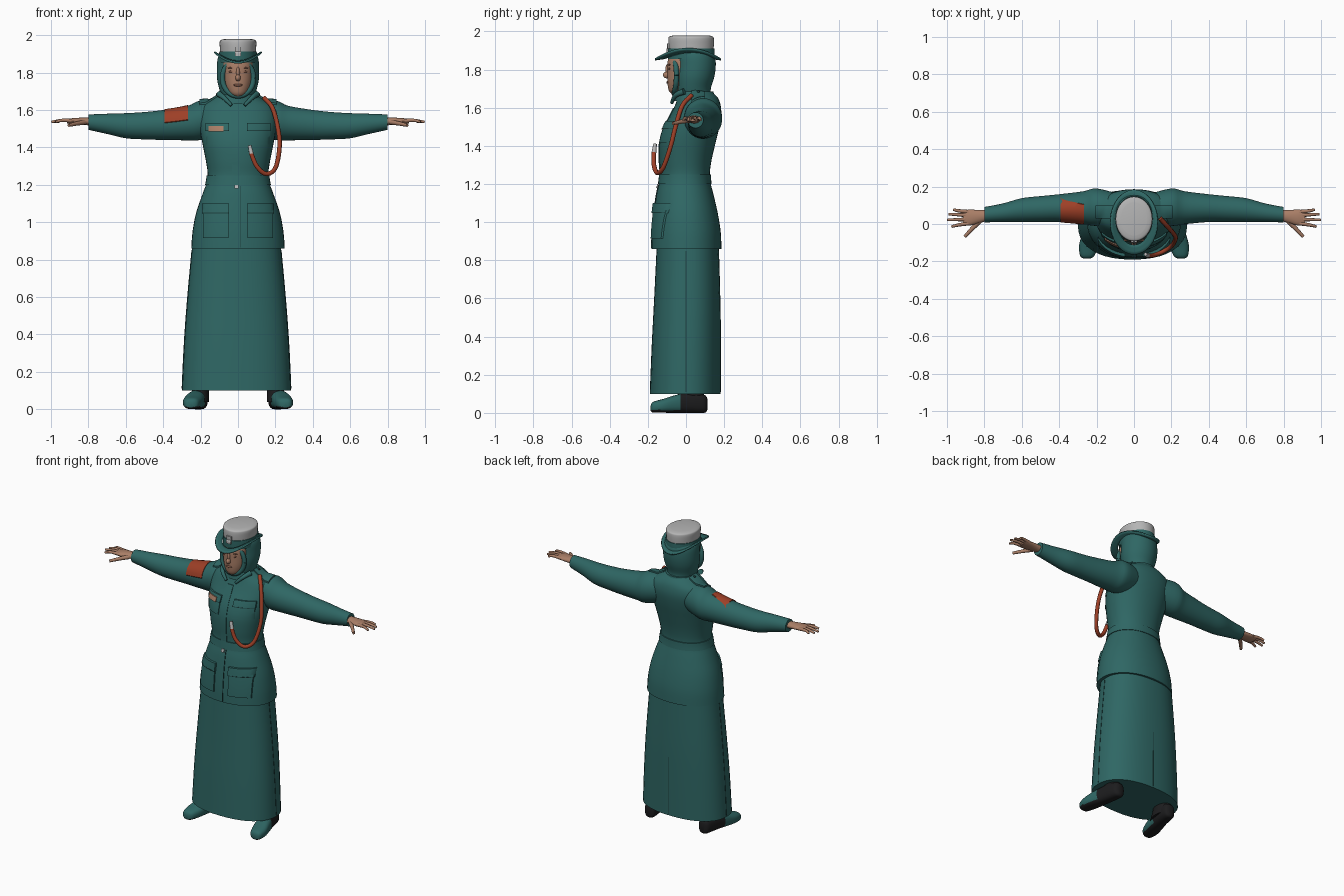
import bpy, bmesh, math
from mathutils import Vector
from mathutils.bvhtree import BVHTree

cube = bpy.data.objects.get("Cube")
if cube:
    bpy.data.objects.remove(cube, do_unlink=True)


def material(name, r, g, b):
    m = bpy.data.materials.new(name)
    m.use_nodes = True
    m.diffuse_color = (r, g, b, 1)
    bsdf = m.node_tree.nodes["Principled BSDF"]
    bsdf.inputs["Base Color"].default_value = (r, g, b, 1)
    bsdf.inputs["Roughness"].default_value = 0.8
    return m


TEAL = material("teal cloth", 0.028, 0.135, 0.128)
SEAM = material("dark seam", 0.012, 0.05, 0.048)
SKIN = material("skin", 0.40, 0.21, 0.135)
BROWN = material("brown features", 0.22, 0.10, 0.065)
RED = material("rust red", 0.34, 0.05, 0.02)
GREY = material("pale grey", 0.46, 0.46, 0.46)
BLACK = material("black leather", 0.012, 0.012, 0.013)


def make(name, verts, faces, *mats):
    me = bpy.data.meshes.new(name)
    bm = bmesh.new()
    vs = [bm.verts.new(v) for v in verts]
    for f in faces:
        bm.faces.new([vs[i] for i in f])
    bmesh.ops.recalc_face_normals(bm, faces=bm.faces)
    bm.to_mesh(me)
    bm.free()
    for m in mats:
        me.materials.append(m)
    ob = bpy.data.objects.new(name, me)
    bpy.context.collection.objects.link(ob)
    return ob


def smooth_path(pts, steps=4):
    """Catmull-Rom interpolation through tuples of any length."""
    pts = [Vector(p) for p in pts]
    out = []
    for i in range(len(pts) - 1):
        p0, p1, p2, p3 = pts[max(i - 1, 0)], pts[i], pts[i + 1], pts[min(i + 2, len(pts) - 1)]
        for k in range(steps):
            t = k / steps
            out.append((p1 * 2 + (p2 - p0) * t + (p0 * 2 - p1 * 5 + p2 * 4 - p3) * t * t
                        + (p1 * 3 - p0 - p2 * 3 + p3) * t ** 3) / 2)
    return out + [pts[-1]]


def loft(name, rings, axis, *mats, n=40, power=2.0):
    """Skin oval rings (position, centre u, centre v, radius u, radius v)."""
    verts, faces = [], []
    rows = smooth_path(rings)
    for t, cu, cv, ru, rv in rows:
        for k in range(n):
            c, s = math.cos(math.tau * k / n), math.sin(math.tau * k / n)
            u = cu + ru * math.copysign(abs(c) ** (2 / power), c)
            v = cv + rv * math.copysign(abs(s) ** (2 / power), s)
            verts.append({"x": (t, u, v), "y": (u, t, v), "z": (u, v, t)}[axis])
    for r in range(len(rows) - 1):
        for k in range(n):
            a, b = r * n + k, r * n + (k + 1) % n
            faces.append((a, b, b + n, a + n))
    faces += [tuple(range(n)), tuple(range(len(verts) - n, len(verts)))]
    return make(name, verts, faces, *mats)


def upright(name, rings, *mats, cx=0.0, power=2.0):
    """Loft up z from (height, half width, front y, back y)."""
    full = [(z, cx, (f + b) / 2, w, (b - f) / 2) for z, w, f, b in rings]
    return loft(name, full, "z", *mats, power=power)


def tube(name, pts, radius, mat, end=1.0):
    cu = bpy.data.curves.new(name, "CURVE")
    cu.dimensions = "3D"
    cu.bevel_depth, cu.bevel_resolution, cu.use_fill_caps = radius, 3, True
    path = smooth_path(pts, 5)
    sp = cu.splines.new("POLY")
    sp.points.add(len(path) - 1)
    for i, (q, p) in enumerate(zip(sp.points, path)):
        q.co = (*p, 1)
        q.radius = 1 + (end - 1) * i / (len(path) - 1)
    sp.use_smooth = True
    cu.materials.append(mat)
    ob = bpy.data.objects.new(name, cu)
    bpy.context.collection.objects.link(ob)
    return ob


def ball(name, centre, radii, mat):
    me = bpy.data.meshes.new(name)
    bm = bmesh.new()
    bmesh.ops.create_uvsphere(bm, u_segments=20, v_segments=12, radius=1)
    bmesh.ops.scale(bm, vec=radii, verts=bm.verts)
    bmesh.ops.translate(bm, vec=centre, verts=bm.verts)
    bm.to_mesh(me)
    bm.free()
    me.materials.append(mat)
    bpy.context.collection.objects.link(bpy.data.objects.new(name, me))


def tree_of(*obs):
    verts, faces = [], []
    for ob in obs:
        k = len(verts)
        verts += [v.co.copy() for v in ob.data.vertices]
        faces += [[i + k for i in p.vertices] for p in ob.data.polygons]
    return BVHTree.FromPolygons(verts, faces)


def plate(name, mat, tree, centre, u, v, aim, thick, n=8):
    """Thin plate moulded onto a surface by casting rays along aim."""
    centre, u, v, aim = Vector(centre), Vector(u), Vector(v), Vector(aim).normalized()
    grid = [-1] + [i / n * 2 - 1 for i in range(n + 1)] + [1]
    m, verts = len(grid), []
    for j, b in enumerate(grid):
        for i, a in enumerate(grid):
            p = centre + u * a + v * b
            hit = tree.ray_cast(p - aim, aim)[0] or tree.find_nearest(p)[0]
            rim = i in (0, m - 1) or j in (0, m - 1)
            verts.append(hit + aim * (0.004 if rim else -thick))
    faces = [(j * m + i, j * m + i + 1, j * m + m + i + 1, j * m + m + i)
             for j in range(m - 1) for i in range(m - 1)]
    return make(name, verts, faces, mat)


# Skirt and jacket
skirt = upright("skirt", [(.1, .292, -.19, .182), (.35, .28, -.18, .182), (.6, .262, -.167, .18),
                          (.95, .23, -.15, .17)], TEAL, cx=-.008, power=2.3)
jacket = upright("jacket", [
    (.86, .25, -.18, .186), (.95, .243, -.177, .182), (1.05, .224, -.168, .166),
    (1.15, .19, -.154, .143), (1.21, .168, -.14, .128), (1.26, .162, -.135, .125),
    (1.33, .172, -.14, .135), (1.42, .19, -.138, .156), (1.5, .204, -.115, .175),
    (1.57, .208, -.078, .185), (1.62, .19, -.055, .18), (1.655, .14, -.045, .165),
    (1.685, .09, -.04, .135)], TEAL, power=2.15)
upright("belt", [(1.2, .176, -.147, .134), (1.225, .171, -.144, .132), (1.25, .168, -.141, .131)],
        TEAL, power=2.15)

# Sleeves, hands and shoes, once per side
sleeves = []
for s, side in ((1, "left"), (-1, "right")):
    sleeves.append(loft(side + "_sleeve", [(s * x, *r) for x, *r in (
        (.08, .08, 1.56, .08, .085), (.2, .09, 1.545, .1, .105), (.27, .087, 1.53, .088, .092),
        (.4, .085, 1.52, .074, .08), (.5, .08, 1.516, .069, .073), (.6, .074, 1.516, .064, .067),
        (.7, .06, 1.526, .05, .054), (.8, .05, 1.535, .041, .041))], "x", TEAL))
    loft(side + "_palm", [(s * x, *r) for x, *r in (
        (.77, .047, 1.537, .027, .022), (.83, .04, 1.54, .035, .019),
        (.88, .034, 1.541, .043, .016), (.915, .033, 1.54, .038, .011))], "x", SKIN, n=20)
    for finger, y0, tip, y1 in (("little", .065, .965, .077), ("ring", .046, .99, .053),
                                ("middle", .025, .998, .022), ("index", .003, .975, -.014)):
        tube(f"{side}_{finger}_finger", [(s * .885, y0, 1.542), (s * .94, (y0 + y1) / 2, 1.545),
                                         (s * tip, y1, 1.536)], .011, SKIN, .6)
    tube(side + "_thumb", [(s * .82, .02, 1.535), (s * .865, -.025, 1.527), (s * .905, -.068, 1.518)],
         .014, SKIN, .6)
    shoe = loft(side + "_shoe", [(y, s * c, *r) for y, c, *r in (
        (-.185, .252, .024, .015, .015), (-.172, .25, .03, .037, .028), (-.12, .243, .037, .051, .036),
        (-.06, .23, .046, .05, .046), (0, .216, .052, .046, .052), (.06, .205, .052, .043, .052),
        (.1, .2, .047, .035, .046), (.112, .2, .045, .015, .03))], "y", TEAL, BLACK, n=28, power=2.6)
    for p in shoe.data.polygons:
        p.material_index = int(p.center.y > -.03 or p.center.z < .014)
    upright(side + "_ankle", [(.04, .046, -.07, .1), (.1, .045, -.04, .095), (.2, .05, -.03, .09)],
            BLACK, cx=s * .2)

# Tailoring moulded onto the cloth
body = tree_of(jacket, *sleeves)
back, down = (0, 1, 0), (0, 0, -1)
for s, side in ((1, "left"), (-1, "right")):
    for part, x, z, w, h, t in (("chest_pocket", .11, 1.465, .06, .05, .006),
                                ("chest_flap", .11, 1.51, .063, .02, .011),
                                ("hip_pocket", .12, 1.0, .068, .085, .01),
                                ("hip_flap", .12, 1.075, .072, .026, .016)):
        plate(f"{side}_{part}", TEAL, body, (s * x, 0, z), (w, 0, 0), (0, 0, h), back, t)
        if "flap" in part:
            plate(f"{side}_{part}_edge", SEAM, body, (s * x, 0, z - h), (w, 0, 0), (0, 0, .002),
                  back, t + .001)
    plate(side + "_epaulette", TEAL, body, (s * .15, .065, 1.6), (.055, 0, 0), (0, .035, 0), down, .01)
    ball(side + "_epaulette_button", (s * .11, .065, 1.685), (.008, .008, .006), SEAM)
    tube(side + "_lapel", [(s * .1, -.01, 1.685), (s * .075, -.055, 1.665), (s * .035, -.075, 1.625)],
         .017, TEAL, .5)
plate("front_placket", TEAL, body, (-.01, 0, 1.41), (.022, 0, 0), (0, 0, .19), back, .004)
plate("front_seam", SEAM, body, (.012, 0, 1.03), (.002, 0, 0), (0, 0, .165), back, .004)
plate("name_plate", SKIN, body, (-.118, 0, 1.5), (.04, 0, 0), (0, 0, .014), back, .017)
plate("sleeve_badge", RED, body, (-.33, .07, 1.56), (.062, 0, 0), (0, .052, .039), (0, .6, -.8), .005)
plate("buckle", GREY, tree_of(jacket), (-.008, 0, 1.19), (.01, 0, 0), (0, 0, .01), back, .009)
cloth = tree_of(skirt)
plate("skirt_back_seam", SEAM, cloth, (0, 0, .3), (.0015, 0, 0), (0, 0, .19), (0, -1, 0), .002)
for s, side in ((1, "left"), (-1, "right")):
    plate(side + "_skirt_seam", SEAM, cloth, (0, 0, .48), (0, .0015, 0), (0, 0, .37), (-s, 0, 0), .002)

# Shoulder cord with its metal tip
tube("shoulder_cord", [(.14, .03, 1.665), (.185, -.02, 1.61), (.214, -.055, 1.5), (.222, -.08, 1.4),
                       (.2, -.118, 1.29), (.15, -.15, 1.258), (.1, -.168, 1.3), (.07, -.168, 1.37)],
     .012, RED)
tube("cord_tip", [(.072, -.168, 1.365), (.062, -.162, 1.41)], .013, GREY, .7)

# Head scarf, collar and face
upright("head_scarf", [(1.6, .1, -.03, .15), (1.66, .088, -.05, .135), (1.7, .097, -.057, .13),
                       (1.76, .111, -.062, .148), (1.82, .113, -.06, .156), (1.88, .107, -.06, .15),
                       (1.92, .08, -.04, .12)], TEAL)
upright("collar", [(1.635, .125, -.06, .165), (1.665, .108, -.055, .15), (1.685, .097, -.05, .143)], TEAL)
upright("face", [(1.672, .025, -.075, 0), (1.69, .05, -.09, .02), (1.73, .068, -.097, .04),
                 (1.78, .077, -.098, .05), (1.84, .079, -.097, .05), (1.9, .07, -.08, .04)], SKIN)
rim = [math.tau * k / 16 for k in range(17)]
tube("scarf_rim", [(.083 * math.cos(a), -.05 - .012 * math.sin(a) ** 2, 1.77 + .095 * math.sin(a))
                   for a in rim], .014, TEAL)
ball("nose", (0, -.1, 1.772), (.014, .021, .018), SKIN)
ball("nose_bridge", (0, -.094, 1.8), (.01, .014, .032), SKIN)
ball("lips", (0, -.096, 1.733), (.024, .007, .007), BROWN)
for s, side in ((1, "left"), (-1, "right")):
    ball(side + "_eye", (s * .034, -.087, 1.805), (.016, .006, .006), BROWN)
    ball(side + "_brow", (s * .036, -.087, 1.825), (.021, .006, .004), BROWN)

# Hat with upturned brim
crown = upright("hat_crown", [(1.89, .095, -.088, .143), (1.93, .097, -.092, .146),
                              (1.962, .098, -.092, .146), (1.974, .092, -.086, .14),
                              (1.98, .07, -.06, .115)], GREY)
band = upright("hat_band", [(1.855, .101, -.094, .15), (1.885, .101, -.095, .15), (1.912, .1, -.095, .149)],
               TEAL)
n, verts = 48, []
for f in (.7, .8, .9, 1):
    for k in range(n):
        c, sn = math.cos(math.tau * k / n), math.sin(math.tau * k / n)
        verts.append((.124 * f * c, .01 + .174 * f * sn, 1.872 + .042 * (f * c) ** 2 - .014 * f * f * sn * sn))
brim = make("hat_brim", verts, [(r * n + k, r * n + (k + 1) % n, r * n + n + (k + 1) % n, r * n + n + k)
                                for r in range(3) for k in range(n)], TEAL)
brim.modifiers.new("thickness", "SOLIDIFY").thickness = .01
plate("hat_badge", GREY, tree_of(crown, band), (0, 0, 1.913), (.017, 0, 0), (0, 0, .024), back, .008)

# Smooth shading that keeps real edges sharp
bpy.ops.object.select_all(action="DESELECT")
for ob in bpy.context.scene.objects:
    if ob.type == "MESH":
        ob.select_set(True)
        bpy.context.view_layer.objects.active = ob
bpy.ops.object.shade_smooth_by_angle(angle=math.radians(42))
